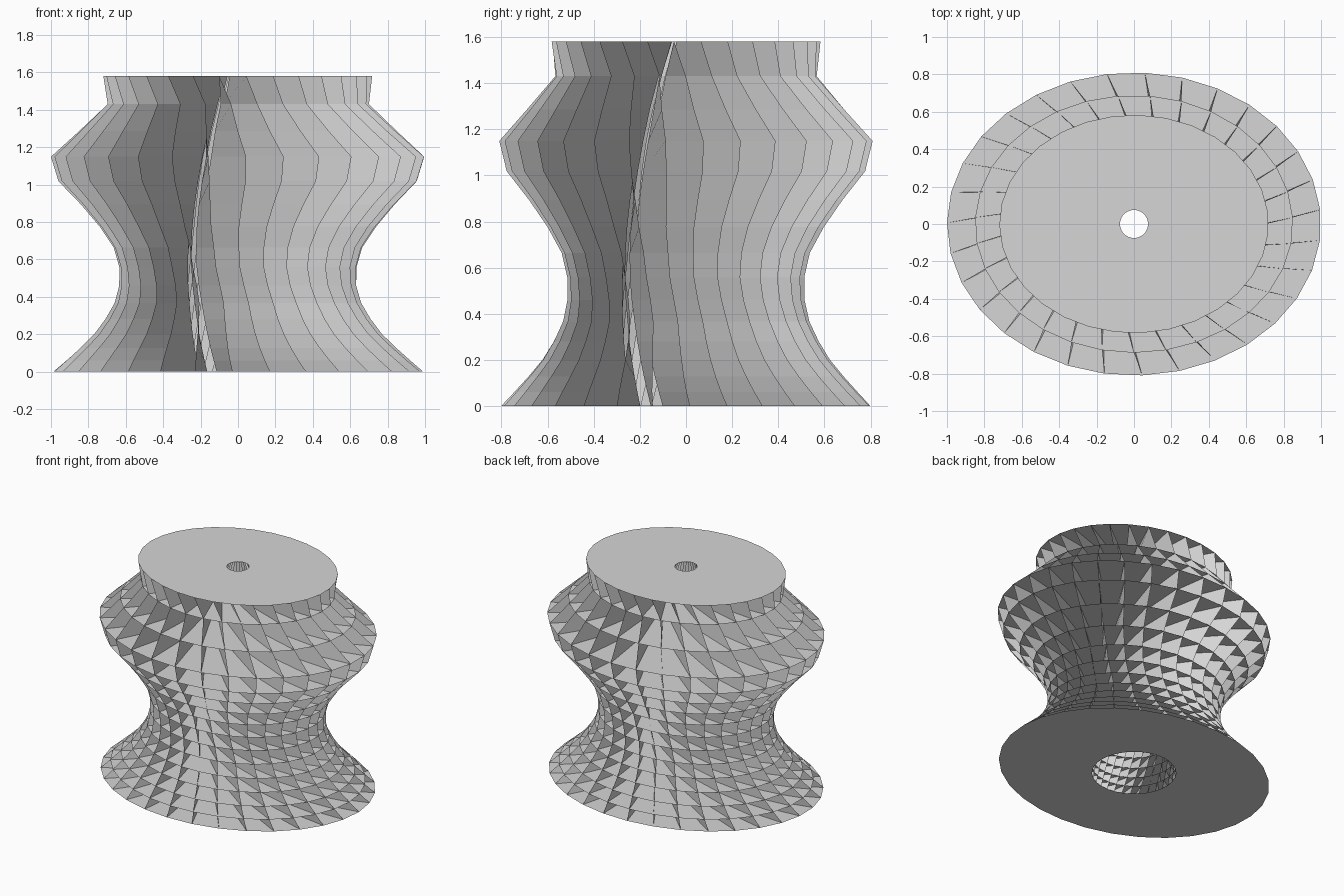
import bpy
import bmesh
from math import sin, cos, radians, pi

cube = bpy.data.objects.get("Cube")
if cube:
    bpy.data.objects.remove(cube, do_unlink=True)

# One plain grey for every sheet
grey = bpy.data.materials.new("plain_grey")
grey.use_nodes = True
colour = (0.67, 0.67, 0.67, 1)
grey.diffuse_color = colour
grey.node_tree.nodes["Principled BSDF"].inputs["Base Color"].default_value = colour

VANES = 31
DEPTH = 0.81          # y radius relative to x radius
HEIGHT = 1.58

# Outer half widths and vane turn (degrees), one per plate, top to bottom
outer_radius = [.72, .70, .85, 1.0, .96, .84, .74, .665,
                .635, .635, .66, .71, .77, .845, .92, .99]
turn = [-8, -3, 0, 2.5, 2.5, 1.5, .5, .5, 1, 3, 5, 6, 7, 8, 9, 10]
LEVELS = len(outer_radius)


def level_height(j):
    """Plates sit closer together towards the base."""
    return HEIGHT - 0.15 * j + 0.00319 * j * (j - 1)


def ring_points(j):
    """Matching outer ellipse and inner circle points of plate j."""
    z = max(0, level_height(j))
    t = z / HEIGHT
    # The hole is a dome that narrows towards the top
    hole = 0.285 - 0.21 * t ** 3
    lag = radians(22 + 18 * t + 16 * sin(pi * t))
    outer, inner = [], []
    for i in range(VANES):
        a = 2 * pi * i / VANES + radians(turn[j] - 90)
        r = outer_radius[j]
        outer.append((r * cos(a), DEPTH * r * sin(a), z))
        inner.append((hole * cos(a - lag), hole * sin(a - lag), z))
    return outer, inner


def make_object(name, build):
    bm = bmesh.new()
    build(bm)
    mesh = bpy.data.meshes.new(name)
    bm.to_mesh(mesh)
    bm.free()
    mesh.materials.append(grey)
    obj = bpy.data.objects.new(name, mesh)
    bpy.context.collection.objects.link(obj)


rings = [ring_points(j) for j in range(LEVELS)]


# Flat elliptical plates, each with a round hole
def plates(bm):
    for outer, inner in rings:
        vo = [bm.verts.new(p) for p in outer]
        vi = [bm.verts.new(p) for p in inner]
        for i in range(VANES):
            k = (i + 1) % VANES
            bm.faces.new((vo[i], vo[k], vi[k], vi[i]))


# Upright vanes running from the hole to the rim
def vanes(bm):
    for i in range(VANES):
        vo = [bm.verts.new(outer[i]) for outer, inner in rings]
        vi = [bm.verts.new(inner[i]) for outer, inner in rings]
        for j in range(LEVELS - 1):
            bm.faces.new((vo[j], vi[j], vi[j + 1], vo[j + 1]))


make_object("horizontal_plates", plates)
make_object("radial_vanes", vanes)
